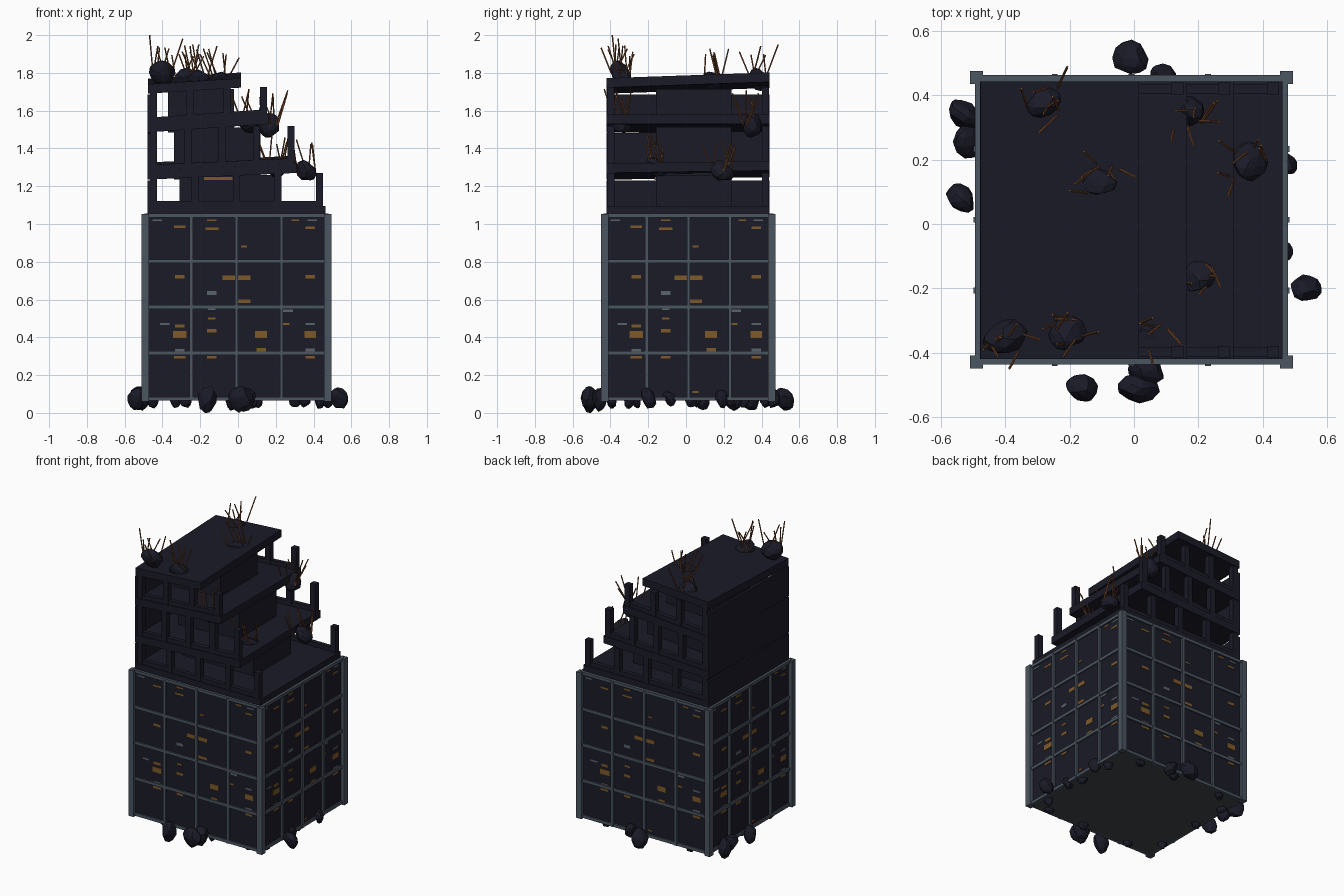
import bpy, bmesh, math, random
from mathutils import Matrix, Vector

random.seed(7)
old = bpy.data.objects.get("Cube")
if old:
    bpy.data.objects.remove(old)


def material(name, r, g, b):
    m = bpy.data.materials.new(name)
    m.use_nodes = True
    m.diffuse_color = (r, g, b, 1)
    m.node_tree.nodes["Principled BSDF"].inputs["Base Color"].default_value = (r, g, b, 1)
    return m


CONCRETE = material("dark concrete", .0105, .0105, .021)
STEEL = material("steel frame", .07, .089, .117)
BASE = material("underside grey", .05, .062, .07)
RUST = material("rusted rebar", .22, .08, .03)
AMBER = material("amber window", .21, .1, .022)
PALE = material("pale window", .1, .125, .15)


def finish(bm, name, mat):
    bmesh.ops.recalc_face_normals(bm, faces=bm.faces)
    mesh = bpy.data.meshes.new(name)
    bm.to_mesh(mesh)
    bm.free()
    mesh.materials.append(mat)
    obj = bpy.data.objects.new(name, mesh)
    bpy.context.collection.objects.link(obj)
    return obj


def add_box(bm, lo, hi, matrix=Matrix()):
    """Box between two corners, moved by a matrix."""
    lo, hi = Vector(lo), Vector(hi)
    place = Matrix.Translation((lo + hi) / 2) @ Matrix.Diagonal((*(hi - lo), 1))
    return bmesh.ops.create_cube(bm, size=1, matrix=matrix @ place)["verts"]


CX, CY = -.008, .013
HX, HY = .477, .44
BOTTOM, TOP = .065, 1.045

# Lower block: concrete body with a grey underside
bm = bmesh.new()
add_box(bm, (CX - HX, CY - HY, BOTTOM), (CX + HX, CY + HY, TOP))
body = finish(bm, "lower_block", CONCRETE)
body.data.materials.append(BASE)
for face in body.data.polygons:
    if face.normal.z < -.5:
        face.material_index = 1

# Corner posts
bm = bmesh.new()
for sx in (-1, 1):
    for sy in (-1, 1):
        x, y = CX + sx * (HX + .005), CY + sy * (HY + .002)
        add_box(bm, (x - .02, y - .02, BOTTOM - .005), (x + .02, y + .02, TOP + .007))
finish(bm, "corner_posts", STEEL)

# Small window plates on one facade: sideways position, height, width, thickness
AMBER_PLATES = [
    (-.3, .985, .06, .012), (-.13, 1.02, .05, .01), (-.13, .975, .07, .012),
    (.39, .98, .05, .012), (.31, 1.02, .04, .01), (.04, .88, .03, .01),
    (-.3, .72, .05, .018), (0, .715, .15, .025), (.39, .72, .05, .018),
    (.04, .59, .07, .018), (-.3, .415, .07, .035), (-.3, .46, .05, .018),
    (-.13, .435, .05, .018), (.13, .415, .065, .035), (.39, .415, .06, .035),
    (-.13, .5, .04, .012), (.26, .47, .04, .012), (.13, .335, .05, .016),
    (-.3, .295, .06, .014), (-.13, .295, .05, .014), (.39, .295, .05, .014),
    (.04, .11, .03, .01)]
PALE_PLATES = [
    (-.13, .635, .05, .02), (-.38, .47, .05, .012), (.27, .54, .06, .014),
    (-.3, .33, .05, .014), (.39, .335, .05, .014), (-.42, 1.02, .05, .01),
    (.4, 1.02, .05, .01), (.39, .47, .05, .012), (-.13, .55, .04, .01)]

frame, amber, pale = bmesh.new(), bmesh.new(), bmesh.new()
for side in range(4):
    half, depth = (HX, HY) if side % 2 == 0 else (HY, HX)
    turn = Matrix.Translation((CX, CY, 0)) @ Matrix.Rotation(side * math.pi / 2, 4, "Z")
    # Rails and mullions
    for i in range(5):
        z = BOTTOM + .01 + i * .2425
        add_box(frame, (-half, -depth - .01, z - .01), (half, -depth + .01, z + .01), turn)
    for i in (-1, 0, 1):
        u = i * half / 2
        add_box(frame, (u - .009, -depth - .014, BOTTOM), (u + .009, -depth + .01, TOP), turn)
    for plates, target in ((AMBER_PLATES, amber), (PALE_PLATES, pale)):
        for u, z, w, h in plates:
            u *= half / HX
            add_box(target, (u - w / 2, -depth - .003, z - h / 2),
                    (u + w / 2, -depth + .003, z + h / 2), turn)
finish(frame, "facade_frame", STEEL)
finish(amber, "amber_windows", AMBER)
finish(pale, "pale_windows", PALE)

# Upper storeys: each slab is shorter than the one below and slightly tilted
X0, Y0, Y1 = -.477, -.42, .443
SLABS = [(.462, 1.045, 0, 0), (.31, 1.235, .045, .015),
         (.165, 1.485, .07, 0), (.015, 1.69, .065, .035)]
CORES = [(-.31, .23), (-.34, .12), (-.37, -.02)]


def slab_z(level, x, y):
    end, z, slope_x, slope_y = SLABS[level]
    return z + slope_x * (x - X0) + slope_y * (y - Y0)


def tilted_box(bm, level, x0, x1, y0, y1, low, high):
    """Box whose ends follow the tilt of a slab."""
    for v in add_box(bm, (x0, y0, low), (x1, y1, high)):
        v.co.z += slab_z(level, v.co.x, v.co.y)


for level, (end, z, slope_x, slope_y) in enumerate(SLABS):
    bm = bmesh.new()
    tilted_box(bm, level, X0, end, Y0, Y1, 0, .05)
    finish(bm, f"floor_slab_{level + 1}", CONCRETE)
    if level == 3:
        break
    height = SLABS[level + 1][1] - z + .035
    bays = (4, 4, 3)[level]
    first, last = X0 + .03, end - .03
    columns, sills = bmesh.new(), bmesh.new()
    for y in (Y0 + .022, Y1 - .022):
        for i in range(bays + 1):
            x = first + (last - first) * i / bays
            add_box(columns, (x - .019, y - .019, slab_z(level, x, y)),
                    (x + .019, y + .019, z + height))
        tilted_box(sills, level, X0, last, y - .015, y + .015, .04, .078)
    finish(columns, f"columns_{level + 1}", CONCRETE)
    finish(sills, f"window_sills_{level + 1}", CONCRETE)
    # Inner core and the closed side wall
    bm = bmesh.new()
    add_box(bm, (CORES[level][0], -.16, z), (CORES[level][1], .24, z + height - .01))
    finish(bm, f"inner_core_{level + 1}", CONCRETE)
    bm = bmesh.new()
    tilted_box(bm, level, X0 - .002, X0 + .012, Y0, Y1, 0, height - .04)
    finish(bm, f"side_wall_{level + 1}", CONCRETE)

# Glowing strip below the second slab
bm = bmesh.new()
add_box(bm, (-.18, -.166, 1.232), (-.03, -.158, 1.25))
finish(bm, "glowing_strip", AMBER)


def rock(bm, x, y, z, r):
    """Lumpy faceted boulder."""
    turn = Matrix.Rotation(random.uniform(0, 6), 4, Vector((random.random(), 1, random.random())))
    stretch = Matrix.Diagonal((1.15, .8, 1, 1))
    verts = bmesh.ops.create_icosphere(bm, subdivisions=2, radius=r)["verts"]
    cuts = [Vector([random.uniform(-1, 1) for k in range(3)]).normalized() for k in range(9)]
    for v in verts:
        for n in cuts:
            over = v.co.dot(n) - r * .8
            if over > 0:
                v.co -= n * over
        v.co = Matrix.Translation((x, y, z)) @ turn @ stretch @ v.co


# Fallen rubble around the foot
bm = bmesh.new()
for x, y, r in [(-.01, .515, .058), (.09, .46, .045), (-.53, .34, .055), (-.515, .26, .055),
                (-.54, .08, .05), (-.16, -.51, .055), (.015, -.51, .06), (.04, -.46, .055),
                (.535, -.2, .05), (.475, .19, .04), (.455, -.09, .04)]:
    rock(bm, x, y, .082, r)
for u in (-.33, .03, .3):
    rock(bm, u + .05, CY - HY + .035, .07, .032)
    rock(bm, u, CY + HY - .035, .07, .032)
    rock(bm, CX + HX - .035, u * .9, .07, .032)
    rock(bm, CX - HX + .035, u * .9 + .03, .07, .032)
lowest = min(v.co.z for v in bm.verts)
for v in bm.verts:
    if v.co.z < BOTTOM:
        v.co.z = BOTTOM - (BOTTOM - v.co.z) * BOTTOM / (BOTTOM - lowest)
finish(bm, "ground_rubble", CONCRETE)

# Boulders on the broken floors, each with crossed rebar sprouting from it
rocks, bars = bmesh.new(), bmesh.new()
for x, y, z, r in [(-.28, .38, 1.765, .06), (-.11, .14, 1.755, .06), (-.4, -.35, 1.8, .066),
                   (-.21, -.34, 1.765, .06), (.165, .35, 1.52, .062), (.36, .19, 1.28, .062),
                   (.2, -.155, 1.3, .06), (.06, -.345, 1.53, .06)]:
    rock(rocks, x, y, z, r)
    for k in range(7):
        foot = Vector((x + random.uniform(-.05, .05), y + random.uniform(-.05, .05), z))
        lean = Vector((random.uniform(-.07, .07), random.uniform(-.07, .07), random.uniform(.12, .19)))
        if k == 0 and z == 1.8:
            foot, lean = Vector((-.45, -.37, z)), Vector((-.018, -.02, .2))
        turn = lean.to_track_quat("Z", "Y").to_matrix().to_4x4()
        bmesh.ops.create_cone(bars, cap_ends=True, segments=5, radius1=.004, radius2=.004,
                              depth=lean.length,
                              matrix=Matrix.Translation(foot + lean / 2) @ turn)
finish(rocks, "floor_boulders", CONCRETE)
finish(bars, "rebar", RUST)
